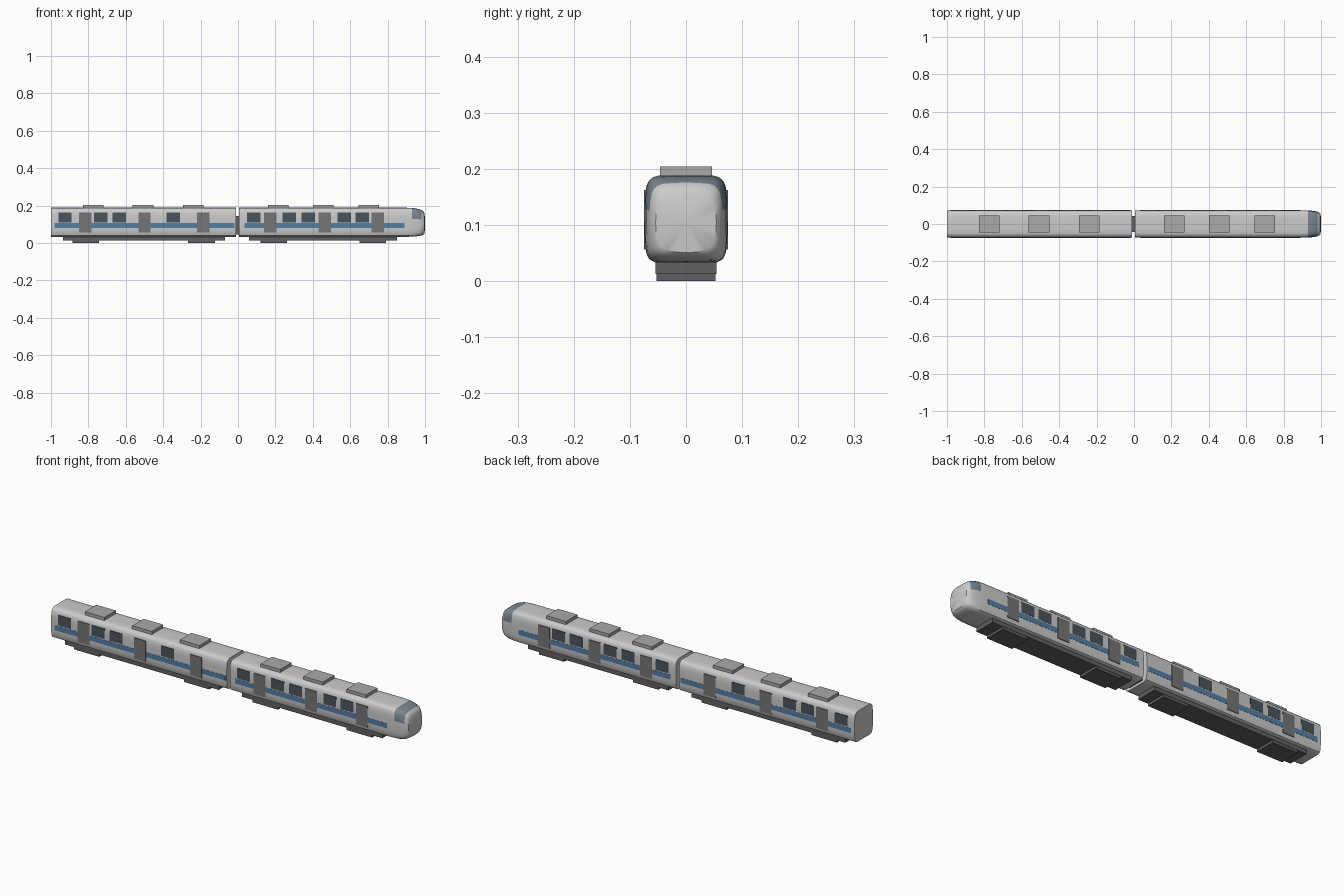
import bpy, bmesh, math

if "Cube" in bpy.data.objects:
    bpy.data.objects.remove(bpy.data.objects["Cube"])

def mat(name, c):
    m = bpy.data.materials.new(name)
    m.diffuse_color = (*c, 1)
    m.use_nodes = True
    m.node_tree.nodes["Principled BSDF"].inputs["Base Color"].default_value = m.diffuse_color
    return m

SHELL = mat("shell_grey", (0.58, 0.58, 0.57))
GLASS = mat("dark_glass", (0.07, 0.09, 0.11))
BLUE = mat("stripe_blue", (0.09, 0.21, 0.38))
DOOR = mat("door_grey", (0.18, 0.18, 0.19))
DARK = mat("underframe_dark", (0.12, 0.12, 0.13))
ROOF = mat("roof_unit_grey", (0.4, 0.4, 0.41))

def box(name, x, y, z, m):
    """Box from (min, max) ranges."""
    bm = bmesh.new()
    bmesh.ops.create_cube(bm, size=1)
    for v in bm.verts:
        v.co = [r[0] + (c + 0.5) * (r[1] - r[0]) for r, c in zip((x, y, z), v.co)]
    me = bpy.data.meshes.new(name)
    bm.to_mesh(me)
    bm.free()
    me.materials.append(m)
    ob = bpy.data.objects.new(name, me)
    bpy.context.collection.objects.link(ob)
    return ob

# Body cross-section (y, z), one half, then mirrored into a closed loop
HALF = [(0, .033), (.03, .033), (.055, .033), (.066, .039), (.071, .05), (.073, .07),
        (.0735, .09), (.0735, .11), (.0735, .13), (.073, .15), (.0705, .17),
        (.066, .179), (.059, .185), (.048, .188), (.024, .1885), (0, .1885)]
LOOP = HALF + [(-y, z) for y, z in HALF[-2:0:-1]]

def cap_point(y, z):
    """Matching point on the smaller rounded-square nose rim."""
    a, b = y / .0735, (z - .111) / .0775
    r = (abs(a) ** 3 + abs(b) ** 3) ** (1 / 3)
    return .054 * a / r, .104 + .0535 * b / r

def shell(name, sections, nose):
    """Loft the cross-section; t blends from body shape to nose rim."""
    bm = bmesh.new()
    rings = []
    for x, t in sections:
        ring = []
        for y, z in LOOP:
            cy, cz = cap_point(y, z)
            ring.append(bm.verts.new((x, y + (cy - y) * t, z + (cz - z) * t)))
        rings.append(ring)
    n = len(LOOP)
    for a, b in zip(rings, rings[1:]):
        for i in range(n):
            j = (i + 1) % n
            f = bm.faces.new((a[i], a[j], b[j], b[i]))
            c = f.calc_center_median()
            # tinted windscreen band on the upper nose
            if nose and .925 < c.x < .985 and c.z > .125:
                f.material_index = 1
    bm.faces.new(rings[0])
    if nose:
        tip = bm.verts.new((1.0, 0, .104))
        for i in range(n):
            bm.faces.new((rings[-1][i], rings[-1][(i + 1) % n], tip))
    else:
        bm.faces.new(rings[-1])
    bmesh.ops.recalc_face_normals(bm, faces=bm.faces)
    me = bpy.data.meshes.new(name)
    bm.to_mesh(me)
    bm.free()
    me.materials.append(SHELL)
    me.materials.append(mat("windscreen_tint", (0.2, 0.24, 0.28)))
    ob = bpy.data.objects.new(name, me)
    bpy.context.collection.objects.link(ob)
    bpy.ops.object.select_all(action='DESELECT')
    ob.select_set(True)
    bpy.context.view_layer.objects.active = ob
    bpy.ops.object.shade_smooth_by_angle(angle=math.radians(35))

shell("rear_car_body", [(-1, 0), (-.012, 0)], False)
shell("front_car_body", [(.006, 0), (.90, 0), (.93, .04), (.95, .12), (.968, .25),
                         (.982, .43), (.992, .68), (.998, 1)], True)

# Gangway joining the cars
box("gangway", (-.02, .015), (-.042, .042), (.045, .145), DARK)

CARS = {
    "rear": dict(windows=[-.925, -.735, -.635, -.345], doors=[-.817, -.5, -.185],
                 stripe=(-.98, -.02), roof=[-.775, -.508, -.24],
                 frame=(-.935, -.07), bogies=[-.815, -.195]),
    "front": dict(windows=[.083, .275, .375, .568, .665], doors=[.173, .463, .748],
                  stripe=(.035, .89), roof=[.215, .455, .698],
                  frame=(.06, .85), bogies=[.19, .72]),
}

def around(c, w):
    return (c - w / 2, c + w / 2)

for car, d in CARS.items():
    # Windows, doors and stripe on both sides
    for s, side in ((-1, "near"), (1, "far")):
        def depth(out):
            return tuple(sorted((s * .066, s * out)))
        for i, x in enumerate(d["windows"]):
            box(f"{car}_{side}_window_{i}", around(x, .072), depth(.0743), (.11, .162), GLASS)
        for i, x in enumerate(d["doors"]):
            box(f"{car}_{side}_door_{i}", around(x, .066), depth(.0747), (.056, .162), DOOR)
        box(f"{car}_{side}_stripe", d["stripe"], depth(.0742), (.081, .106), BLUE)
    # Roof equipment
    for i, x in enumerate(d["roof"]):
        box(f"{car}_roof_unit_{i}", around(x, .11), (-.046, .046), (.184, .204), ROOF)
    # Underframe and bogies
    box(f"{car}_underframe", d["frame"], (-.0545, .0545), (.0125, .036), DARK)
    for i, x in enumerate(d["bogies"]):
        box(f"{car}_bogie_{i}", around(x, .142), (-.053, .053), (0, .02), DARK)
